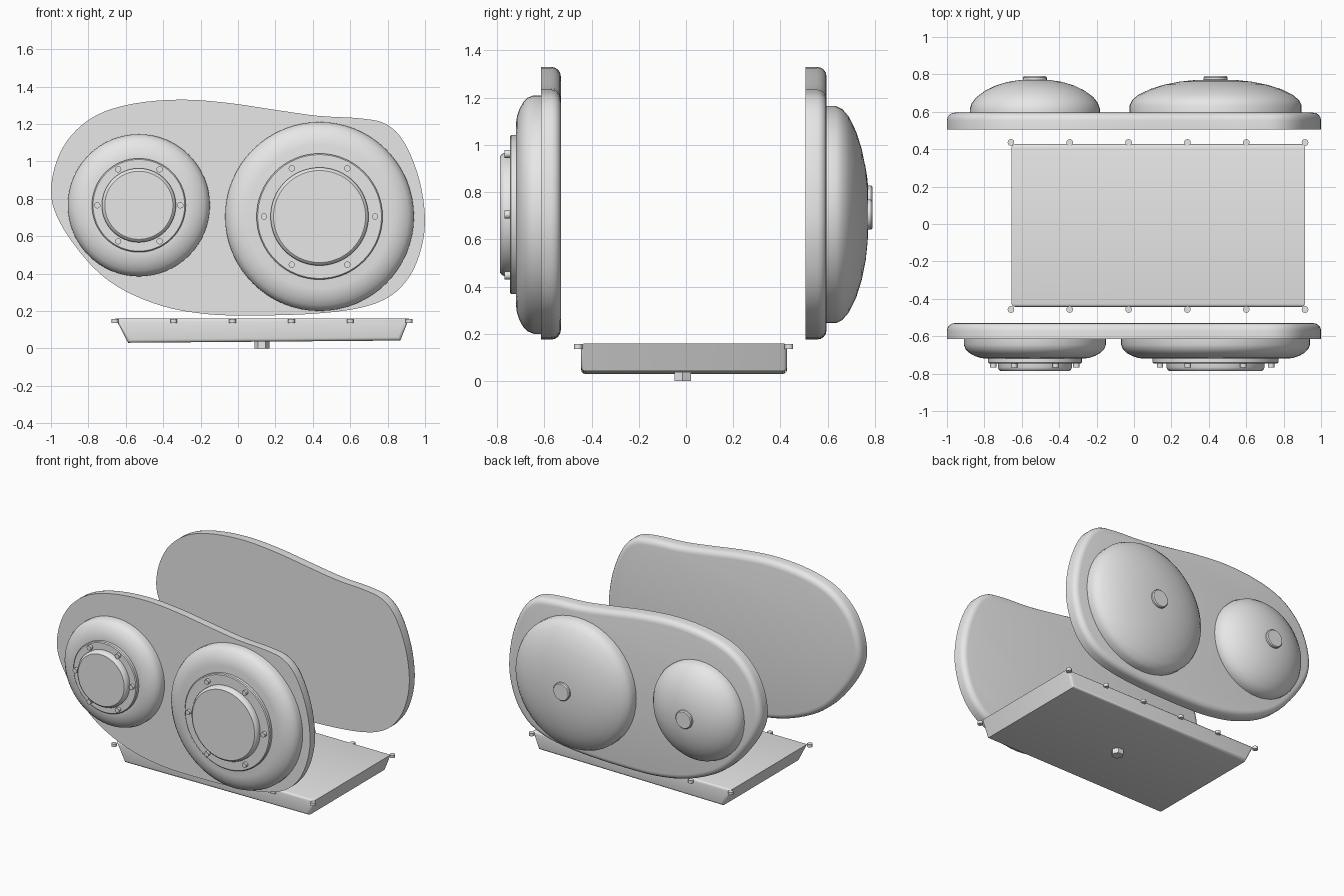
import bpy, bmesh, math
from mathutils import Vector

cube = bpy.data.objects.get("Cube")
if cube:
    bpy.data.objects.remove(cube, do_unlink=True)

GREY = (0.8, 0.8, 0.8, 1.0)
metal = bpy.data.materials.new("light_grey_metal")
metal.use_nodes = True
metal.diffuse_color = GREY
for node in metal.node_tree.nodes:
    if node.type == 'BSDF_PRINCIPLED':
        node.inputs["Base Color"].default_value = GREY


def finish(name, bm, angle=35):
    """Turn a bmesh into a named, smooth-shaded object."""
    bmesh.ops.recalc_face_normals(bm, faces=bm.faces[:])
    mesh = bpy.data.meshes.new(name)
    bm.to_mesh(mesh)
    bm.free()
    mesh.materials.append(metal)
    obj = bpy.data.objects.new(name, mesh)
    bpy.context.collection.objects.link(obj)
    bpy.ops.object.select_all(action='DESELECT')
    obj.select_set(True)
    bpy.context.view_layer.objects.active = obj
    bpy.ops.object.shade_smooth_by_angle(angle=math.radians(angle))
    return obj


def lathe(name, cx, cz, profile, sides=64, angle=35):
    """Revolve (radius, y) points around an axis parallel to y."""
    bm = bmesh.new()
    rings = []
    for r, y in profile:
        turns = [2 * math.pi * i / sides for i in range(sides)]
        rings.append([bm.verts.new((cx + r * math.cos(a), y, cz + r * math.sin(a)))
                      for a in turns])
    for a, b in zip(rings, rings[1:]):
        for i in range(sides):
            j = (i + 1) % sides
            bm.faces.new((a[i], a[j], b[j], b[i]))
    bm.faces.new(rings[0])
    bm.faces.new(rings[-1])
    return finish(name, bm, angle)


def upright(name, x, y, z0, z1, radius, sides):
    """Vertical prism."""
    bm = bmesh.new()
    bmesh.ops.create_cone(bm, cap_ends=True, segments=sides, radius1=radius,
                          radius2=radius, depth=z1 - z0)
    bmesh.ops.translate(bm, verts=bm.verts[:], vec=(x, y, (z0 + z1) / 2))
    return finish(name, bm)


def smooth_loop(points, steps=4):
    """Closed Catmull-Rom curve through the points."""
    pts = [Vector(p) for p in points]
    n, out = len(pts), []
    for i in range(n):
        a, b, c, d = (pts[(i + k) % n] for k in (-1, 0, 1, 2))
        for s in range(steps):
            t = s / steps
            out.append(0.5 * (2 * b + (c - a) * t + (2 * a - 5 * b + 4 * c - d) * t ** 2
                              + (3 * b - a - 3 * c + d) * t ** 3))
    return out


# Side plates: same outline, rounded on the rear edge only
OUTLINE = [(-1, .84), (-.97, 1.0), (-.89, 1.14), (-.75, 1.25), (-.55, 1.31),
           (-.3, 1.33), (-.05, 1.312), (.2, 1.275), (.43, 1.243), (.65, 1.23),
           (.79, 1.2), (.89, 1.1), (.97, .9), (1, .68), (.97, .5), (.9, .36),
           (.79, .265), (.62, .21), (.35, .182), (0, .176), (-.2, .187),
           (-.4, .225), (-.6, .305), (-.75, .41), (-.88, .56), (-.97, .71)]


def plate(name, y_flat, y_round):
    bm = bmesh.new()
    loop = smooth_loop(OUTLINE)
    front = [bm.verts.new((p.x, y_flat, p.y)) for p in loop]
    back = [bm.verts.new((p.x, y_round, p.y)) for p in loop]
    bm.faces.new(front)
    rear = bm.faces.new(back)
    for i in range(len(loop)):
        j = (i + 1) % len(loop)
        bm.faces.new((front[i], front[j], back[j], back[i]))
    bmesh.ops.recalc_face_normals(bm, faces=bm.faces[:])
    bmesh.ops.bevel(bm, geom=list(rear.edges), offset=.04, segments=4,
                    profile=.5, affect='EDGES')
    return finish(name, bm)


plate("front_plate", -.615, -.53)
plate("back_plate", .505, .595)

# Round housings: centre, then radii of cover, ring, disc, bolt circle, rear dome
HOUSINGS = [("small", -.53, .765, .38, .251, .198, .222, .348),
            ("large", .436, .705, .505, .337, .262, .297, .46)]

for size, cx, cz, cover, ring, disc, bolts, dome in HOUSINGS:
    # Front cover with a rounded shoulder
    shoulder = [(0, .6), (0, .645), (.01, .67), (.03, .69), (.06, .706),
                (.09, .716), (.12, .72)]
    lathe(size + "_front_cover", cx, cz, [(cover - d, -y) for d, y in shoulder])
    lathe(size + "_bolt_ring", cx, cz, [(ring, -.71), (ring, -.74), (ring - .006, -.746)])
    lathe(size + "_centre_disc", cx, cz,
          [(disc, -.74), (disc, -.768), (disc - .006, -.78), (disc - .016, -.787)])
    for i in range(6):
        a = i * math.pi / 3
        lathe(f"{size}_ring_bolt_{i + 1}", cx + bolts * math.cos(a),
              cz + bolts * math.sin(a), [(.017, -.74), (.017, -.768)], 12)
    # Rear dome and its cap
    rim = .635 if size == "large" else .615
    rise = .772 - rim
    curve = [(1, .585), (1, rim)]
    curve += [(f, rim + rise * h) for f, h in
              ((.97, .2), (.9, .4), (.76, .63), (.6, .8), (.42, .92), (.25, .98), (.1, 1))]
    lathe(size + "_rear_dome", cx, cz, [(dome * f, y) for f, y in curve], 48,
          30 if size == "large" else 50)
    lathe(size + "_rear_cap", cx, cz, [(.064, .75), (.064, .783), (.058, .79)], 24)

# Shallow pan with sloping ends and rounded long edges
bm = bmesh.new()
bmesh.ops.create_cube(bm, size=2)
for v in bm.verts:
    top, right = v.co.z > 0, v.co.x > 0
    v.co.y = .428 if v.co.y > 0 else -.444
    v.co.x = (.915 if top else .868) if right else (-.655 if top else -.588)
    v.co.z = .16 if top else (.042 if right else .03)
long_edges = [e for e in bm.edges
              if abs(e.verts[0].co.y - e.verts[1].co.y) < .01]
bmesh.ops.bevel(bm, geom=long_edges, offset=.018, segments=3, profile=.5, affect='EDGES')
finish("pan", bm)

# Bolts along both long edges of the pan
for side, y in (("front", -.457), ("back", .436)):
    for i in range(6):
        upright(f"pan_{side}_bolt_{i + 1}", -.658 + i * .3145, y, .136, .156, .018, 12)

# Hexagonal drain plug, a corner pointing along x
plug = upright("drain_plug", 0, 0, 0, .045, .04, 6)
plug.rotation_euler.z = math.pi / 6
plug.location = (.128, -.014, 0)
